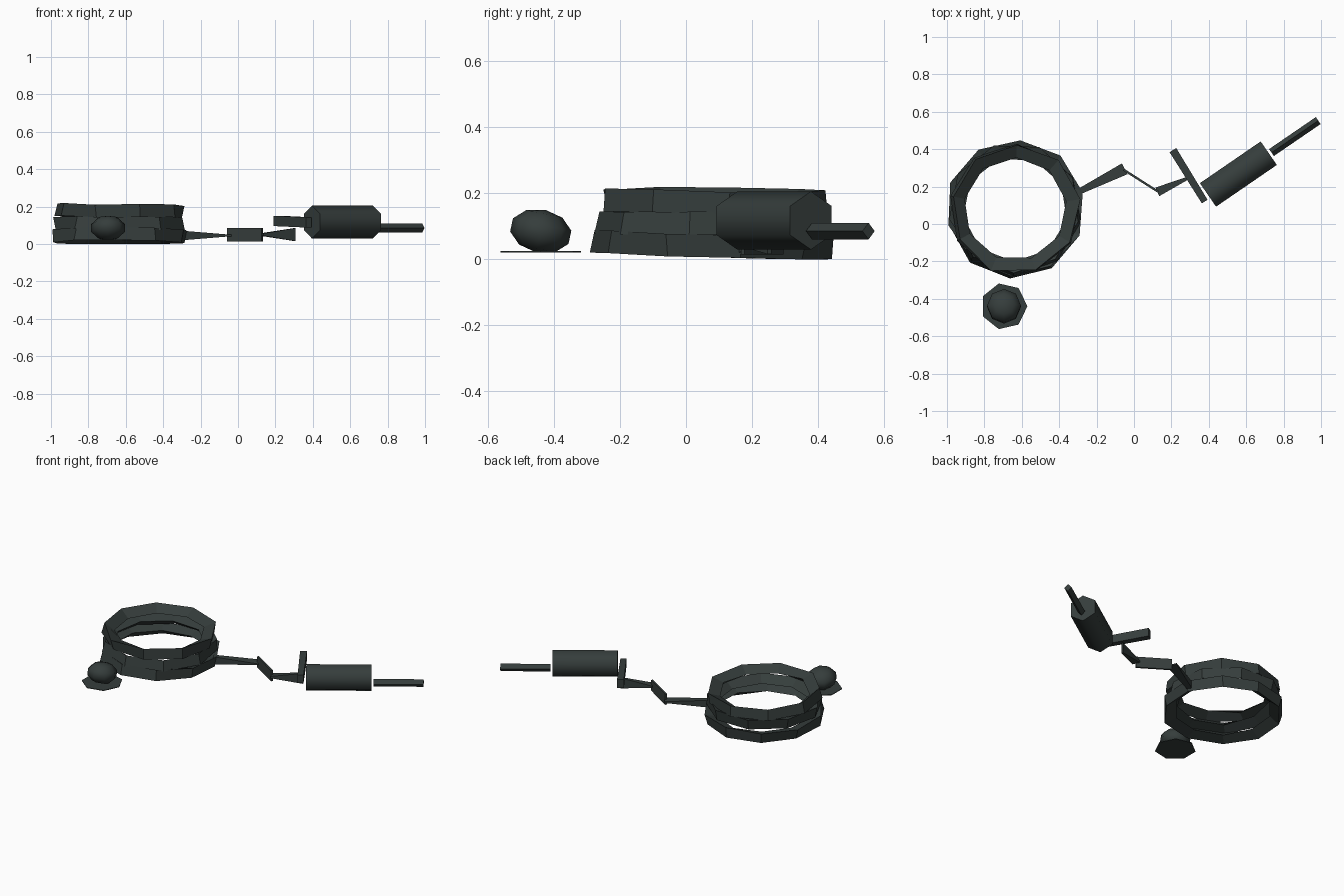
import bpy, bmesh, math, random
from mathutils import Vector, Matrix

if "Cube" in bpy.data.objects:
    bpy.data.objects.remove(bpy.data.objects["Cube"])
random.seed(4)

rubber = bpy.data.materials.new("dark grey green")
COLOUR = (0.036, 0.047, 0.045, 1)
rubber.diffuse_color = COLOUR
rubber.use_nodes = True
rubber.node_tree.nodes["Principled BSDF"].inputs["Base Color"].default_value = COLOUR


def finish(name, bm, smooth=None):
    bmesh.ops.recalc_face_normals(bm, faces=bm.faces)
    mesh = bpy.data.meshes.new(name)
    bm.to_mesh(mesh)
    bm.free()
    mesh.materials.append(rubber)
    obj = bpy.data.objects.new(name, mesh)
    bpy.context.collection.objects.link(obj)
    if smooth:
        bpy.ops.object.select_all(action="DESELECT")
        obj.select_set(True)
        bpy.context.view_layer.objects.active = obj
        bpy.ops.object.shade_smooth_by_angle(angle=math.radians(smooth))
    return obj


def skin(bm, rows, closed):
    """Join rows of vertices into a tube."""
    rows = [[bm.verts.new(p) for p in row] for row in rows]
    n = len(rows[0])
    pairs = list(zip(rows, rows[1:]))
    if closed:
        pairs.append((rows[-1], rows[0]))
    else:
        bm.faces.new(rows[0])
        bm.faces.new(rows[-1])
    for a, b in pairs:
        for i in range(n):
            j = (i + 1) % n
            bm.faces.new((a[i], a[j], b[j], b[i]))


def coil_loop(name, radius, z, sides, phase, tilt_x, tilt_y):
    """Faceted loop of cord with a slightly twisting three-sided section."""
    rows = []
    for k in range(sides):
        a = phase + math.tau * k / sides
        twist = random.uniform(-0.3, 0.3)
        row = []
        for i in range(3):
            t = math.pi / 3 + math.tau * i / 3 + twist
            r = radius - 0.023 + 0.047 * math.cos(t)
            x, y = r * math.cos(a), r * math.sin(a)
            row.append((x - 0.635, y + 0.08, z + 0.04 * math.sin(t) + tilt_x * x + tilt_y * y))
        rows.append(row)
    bm = bmesh.new()
    skin(bm, rows, True)
    finish(name, bm)


def strip(name, start, end, size_start, size_end, diamond=False):
    """Straight bar whose width and height change from end to end."""
    start, end = Vector(start), Vector(end)
    side = (end - start).cross(Vector((0, 0, 1))).normalized()
    up = Vector((0, 0, 1))
    corners = [(1, 0), (0, 1), (-1, 0), (0, -1)] if diamond else [(1, 1), (-1, 1), (-1, -1), (1, -1)]
    rows = [[p + side * (u * w / 2) + up * (v * h / 2) for u, v in corners]
            for p, (w, h) in ((start, size_start), (end, size_end))]
    bm = bmesh.new()
    skin(bm, rows, False)
    finish(name, bm)


# Coiled cord
coil_loop("coil_bottom", 0.365, 0.043, 10, 0.24, 0, -0.02)
coil_loop("coil_middle", 0.35, 0.11, 9, 0.5, -0.01, 0.01)
coil_loop("coil_top", 0.345, 0.176, 9, 0.15, -0.01, -0.01)

# Loose cord running to the handle, twisting as a flat ribbon
strip("cord_near_coil", (-0.30, 0.17, 0.045), (-0.05, 0.295, 0.045), (0.03, 0.05), (0.065, 0.008))
strip("cord_middle", (-0.055, 0.29, 0.05), (0.13, 0.172, 0.05), (0.012, 0.072), (0.012, 0.072))
strip("cord_near_handle", (0.125, 0.172, 0.05), (0.305, 0.253, 0.05), (0.05, 0.012), (0.012, 0.07))

# Handle with six sides, soft along its length
axis = Vector((0.325, 0.223, 0))
bm = bmesh.new()
bmesh.ops.create_cone(bm, cap_ends=True, segments=6, radius1=0.088, radius2=0.088, depth=axis.length)
place = Matrix.Translation((0.558, 0.267, 0.117)) @ axis.to_track_quat("Z", "Y").to_matrix().to_4x4()
bmesh.ops.transform(bm, matrix=place, verts=bm.verts)
if max(v.co.z for v in bm.verts) < 0.2:
    bmesh.ops.rotate(bm, cent=(0.558, 0.267, 0.117), verts=bm.verts,
                     matrix=Matrix.Rotation(math.pi / 6, 3, axis.normalized()))
finish("handle", bm, 65)

# Pin and lever at the ends of the handle
strip("pin", (0.735, 0.382, 0.085), (0.985, 0.553, 0.085), (0.045, 0.05), (0.045, 0.05), True)
strip("lever", (0.208, 0.395, 0.123), (0.378, 0.12, 0.115), (0.042, 0.055), (0.036, 0.055))

# Button: rounded knob on a thin flange
bm = bmesh.new()
bmesh.ops.create_uvsphere(bm, u_segments=8, v_segments=5, radius=1)
bmesh.ops.transform(bm, verts=bm.verts, matrix=Matrix.Translation((-0.695, -0.44, 0.085))
                    @ Matrix.Rotation(math.radians(-12), 4, "X") @ Matrix.Diagonal((0.095, 0.095, 0.066, 1)))
finish("knob", bm, 70)

bm = bmesh.new()
bmesh.ops.create_cone(bm, cap_ends=True, segments=7, radius1=0.125, radius2=0.125, depth=0.004)
bmesh.ops.transform(bm, verts=bm.verts, matrix=Matrix.Translation((-0.695, -0.44, 0.022))
                    @ Matrix.Rotation(math.radians(-90), 4, "Z"))
finish("flange", bm)
